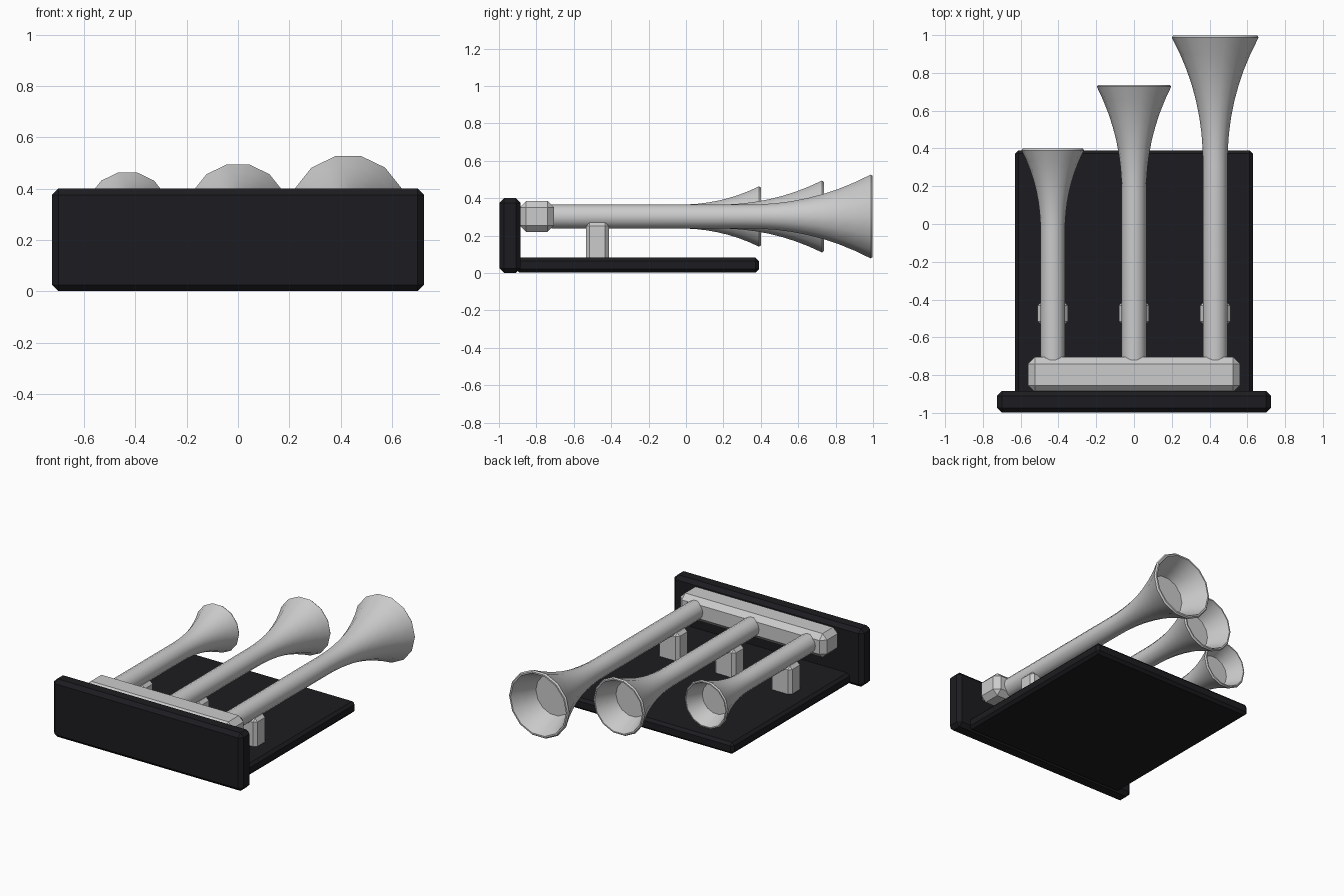
import bpy, bmesh, math

if "Cube" in bpy.data.objects:
    bpy.data.objects.remove(bpy.data.objects["Cube"])

black = bpy.data.materials.new("black_paint")
black.diffuse_color = (0.012, 0.012, 0.015, 1)
black.use_nodes = True
black.node_tree.nodes["Principled BSDF"].inputs["Base Color"].default_value = black.diffuse_color


def box(name, lo, hi, bevel, mat=None):
    """Chamfered box between two corners."""
    bm = bmesh.new()
    bmesh.ops.create_cube(bm, size=1)
    for v in bm.verts:
        v.co = [(a + b) / 2 + c * (b - a) for a, b, c in zip(lo, hi, v.co)]
    bmesh.ops.bevel(bm, geom=bm.edges[:], offset=bevel, segments=1,
                    profile=0.5, affect='EDGES')
    return finish(name, bm, mat)


def finish(name, bm, mat=None):
    bmesh.ops.recalc_face_normals(bm, faces=bm.faces[:])
    me = bpy.data.meshes.new(name)
    bm.to_mesh(me)
    bm.free()
    ob = bpy.data.objects.new(name, me)
    bpy.context.collection.objects.link(ob)
    if mat:
        me.materials.append(mat)
    return ob


def horn(name, x, y_end, r_mouth, z=0.302, y0=-0.72, r0=0.065, sides=14):
    """Lathed trumpet along y with a flared bell and a shallow hollow mouth."""
    length = y_end - y0
    flare = y0 + 0.6 * length
    bell = y_end - flare - 0.01

    def radius(y):
        t = max(0, (y - flare) / bell)
        return r0 + (r_mouth - r0) * t ** 2.2

    profile = [(y0, r0)]
    profile += [(flare + bell * i / 8, radius(flare + bell * i / 8)) for i in range(9)]
    profile += [(y_end, r_mouth * 0.965), (y_end, r_mouth * 0.92)]
    depth = 0.095 * length
    for i in range(1, 4):
        y = y_end - 0.01 - depth * i / 3
        profile.append((y, radius(y) * 0.9))

    bm = bmesh.new()
    rings = []
    for y, r in profile:
        rings.append([bm.verts.new((x + r * math.cos(2 * math.pi * k / sides), y,
                                    z + r * math.sin(2 * math.pi * k / sides)))
                      for k in range(sides)])
    for a, b in zip(rings, rings[1:]):
        for k in range(sides):
            n = (k + 1) % sides
            bm.faces.new((a[k], a[n], b[n], b[k]))
    bm.faces.new(rings[0])
    bm.faces.new(rings[-1])
    ob = finish(name, bm)
    bpy.ops.object.select_all(action='DESELECT')
    ob.select_set(True)
    bpy.context.view_layer.objects.active = ob
    bpy.ops.object.shade_smooth_by_angle(angle=math.radians(35))


# Mounting frame
box("front_plate", (-0.725, -0.998, 0), (0.725, -0.885, 0.4), 0.025, black)
box("base_plate", (-0.63, -0.91, 0.003), (0.63, 0.39, 0.082), 0.018, black)

# Air manifold
box("manifold", (-0.56, -0.89, 0.22), (0.56, -0.705, 0.385), 0.035)

# Horns with their support blocks
for label, x, y_end, r in (("short", -0.43, 0.4, 0.165),
                           ("middle", 0, 0.737, 0.197),
                           ("long", 0.43, 0.998, 0.23)):
    horn(label + "_horn", x, y_end, r)
    box(label + "_support", (x - 0.08, -0.535, 0.06), (x + 0.08, -0.412, 0.27), 0.02)
